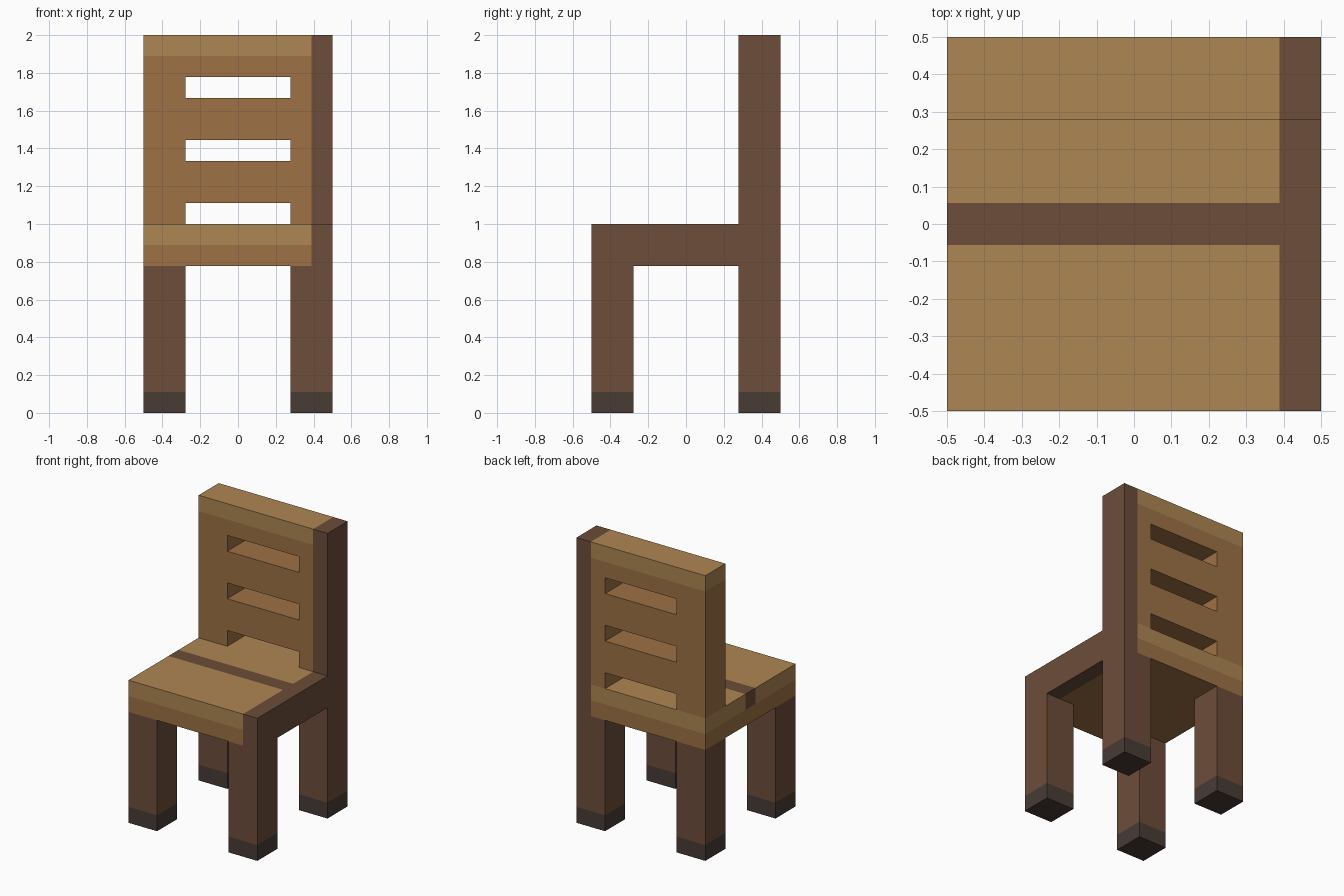
import bpy
import bmesh
from mathutils import Vector

if "Cube" in bpy.data.objects:
    bpy.data.objects.remove(bpy.data.objects["Cube"])

U = 1 / 9  # the chair sits on a 9 x 9 x 18 block grid


def material(name, rgb):
    m = bpy.data.materials.new(name)
    m.diffuse_color = (*rgb, 1)
    m.use_nodes = True
    m.node_tree.nodes["Principled BSDF"].inputs["Base Color"].default_value = m.diffuse_color
    return m


TAN = material("light_wood", (0.423, 0.238, 0.084))
MID = material("mid_wood", (0.337, 0.165, 0.060))
DARK = material("dark_wood", (0.150, 0.074, 0.042))
FOOT = material("foot_black", (0.065, 0.045, 0.036))


def place(x, y, z):
    return Vector(((x - 4.5) * U, (y - 4.5) * U, z * U))


def extrude(bm, profile, x0, x1):
    """Extrude a side (y, z) outline from x0 to x1, in grid blocks."""
    face = bm.faces.new([bm.verts.new(place(x0, y, z)) for y, z in profile])
    out = bmesh.ops.extrude_face_region(bm, geom=[face])["geom"]
    verts = [v for v in out if isinstance(v, bmesh.types.BMVert)]
    bmesh.ops.translate(bm, verts=verts, vec=((x1 - x0) * U, 0, 0))


def rect(y, z):
    return [(y[0], z[0]), (y[1], z[0]), (y[1], z[1]), (y[0], z[1])]


def part(name, mat, *pieces):
    """Object made of (profile, x0, x1) pieces."""
    bm = bmesh.new()
    for piece in pieces:
        extrude(bm, *piece)
    bmesh.ops.recalc_face_normals(bm, faces=bm.faces)
    me = bpy.data.meshes.new(name)
    bm.to_mesh(me)
    bm.free()
    me.materials.append(mat)
    ob = bpy.data.objects.new(name, me)
    bpy.context.collection.objects.link(ob)
    return ob


def box(name, mat, x, y, z):
    return part(name, mat, (rect(y, z), *x))


# legs with dark feet
for row, y in (("front", (0, 2)), ("back", (7, 9))):
    for side, x in (("left", (0, 2)), ("right", (7, 9))):
        box(f"{row}_{side}_foot", FOOT, x, y, (0, 1))
        box(f"{row}_{side}_leg", DARK, x, y, (1, 7))

# dark frame along the right side of seat and backrest
part("right_frame", DARK,
     ([(0, 7), (9, 7), (9, 18), (7, 18), (7, 9), (0, 9)], 8, 9))

# seat: lower board, then two light planks split by a dark strip
box("seat_base", MID, (0, 8), (0, 9), (7, 8))
box("seat_front_plank", TAN, (0, 8), (0, 4), (8, 9))
box("seat_strip", DARK, (0, 8), (4, 5), (8, 9))
box("seat_back_plank", TAN, (0, 8), (5, 9), (8, 9))

# backrest panel with three slots, the lowest open onto the seat
back = box("backrest", MID, (0, 8), (7, 9), (9, 17))
cutter = part("slot_cutter", MID,
              *[(rect((6, 10), z), 2, 7) for z in ((8, 10), (12, 13), (15, 16))])
cutter.hide_render = True
mod = back.modifiers.new("slots", 'BOOLEAN')
mod.operation = 'DIFFERENCE'
mod.solver = 'EXACT'
mod.object = cutter
bpy.context.view_layer.objects.active = back
bpy.ops.object.modifier_apply(modifier=mod.name)
bpy.data.objects.remove(cutter)

# light cap on the backrest
box("backrest_cap", TAN, (0, 8), (7, 9), (17, 18))
